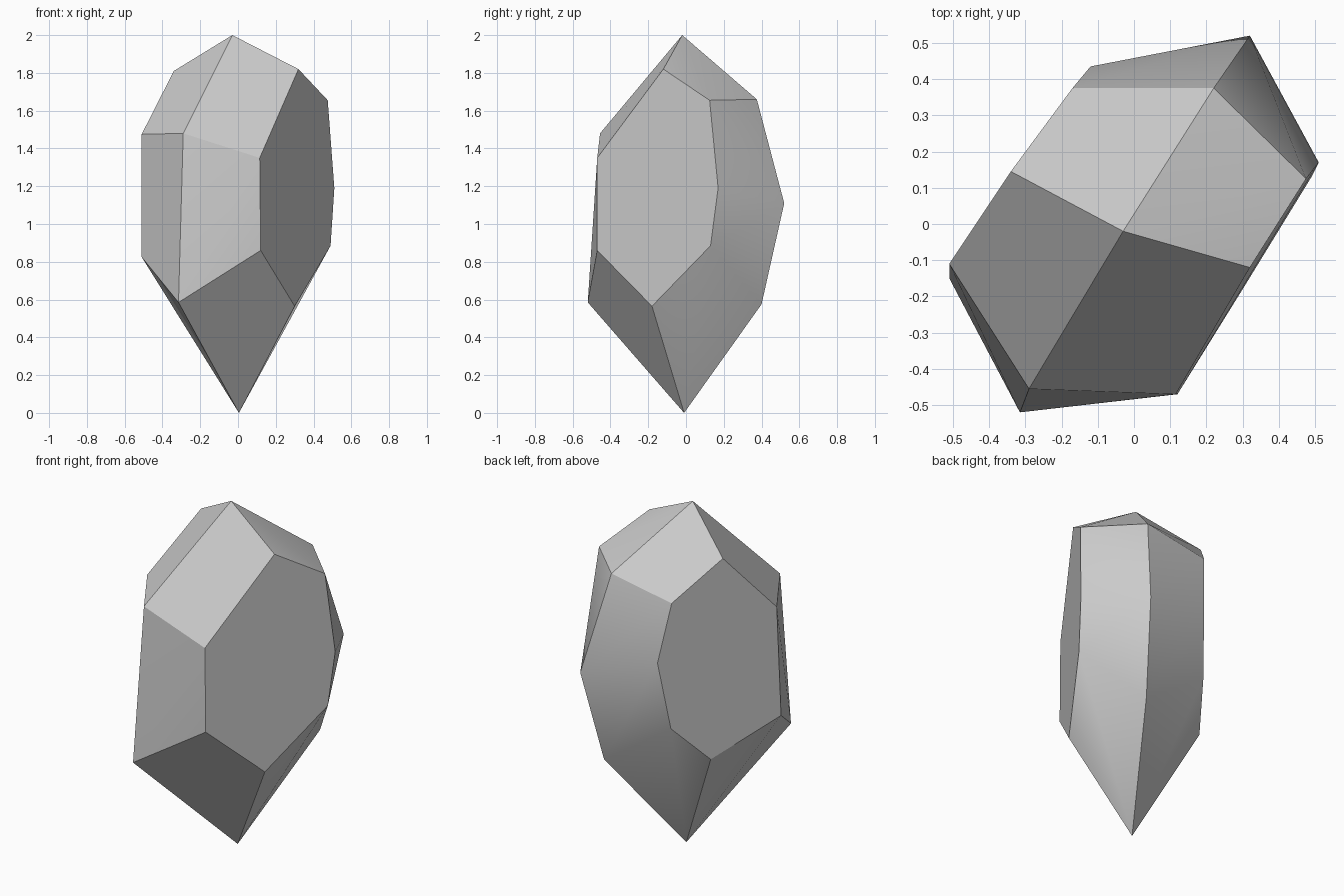
import bpy, bmesh, math

if "Cube" in bpy.data.objects:
    bpy.data.objects.remove(bpy.data.objects["Cube"])

# Crystal corners, grouped by ring from the crown down to the point
CROWN = [(-.03, -.02, 2.0), (.32, -.12, 1.82), (-.34, .145, 1.81)]
SHOULDER = [(-.29, -.455, 1.48), (-.51, -.11, 1.475), (.115, -.47, 1.35),
            (.475, .125, 1.655), (.22, .375, 1.66), (-.17, .375, 1.59)]
GIRDLE = [(.51, .17, 1.19), (.32, .52, 1.11), (-.12, .435, 1.25)]
LOWER = [(.49, .13, .885), (.12, -.47, .86), (-.51, -.15, .825), (-.165, .375, .855)]
BASE = [(.25, .40, .575), (.30, -.18, .565), (-.293, .19, .64), (-.315, -.52, .585)]
POINT = [(.005, -.01, 0)]

# Wrap the corners in a convex shell and merge flat facets
bm = bmesh.new()
for co in CROWN + SHOULDER + GIRDLE + LOWER + BASE + POINT:
    bm.verts.new(co)
bmesh.ops.convex_hull(bm, input=bm.verts[:])
bmesh.ops.delete(bm, geom=[v for v in bm.verts if not v.link_faces], context='VERTS')
bmesh.ops.dissolve_limit(bm, angle_limit=math.radians(7), verts=[], edges=bm.edges[:])
bmesh.ops.recalc_face_normals(bm, faces=bm.faces[:])

mesh = bpy.data.meshes.new("crystal")
bm.to_mesh(mesh)
bm.free()
crystal = bpy.data.objects.new("crystal", mesh)
bpy.context.collection.objects.link(crystal)

# Soft folds down the back, crisp facets elsewhere
bpy.context.view_layer.objects.active = crystal
crystal.select_set(True)
bpy.ops.object.shade_smooth_by_angle(angle=math.radians(30))
